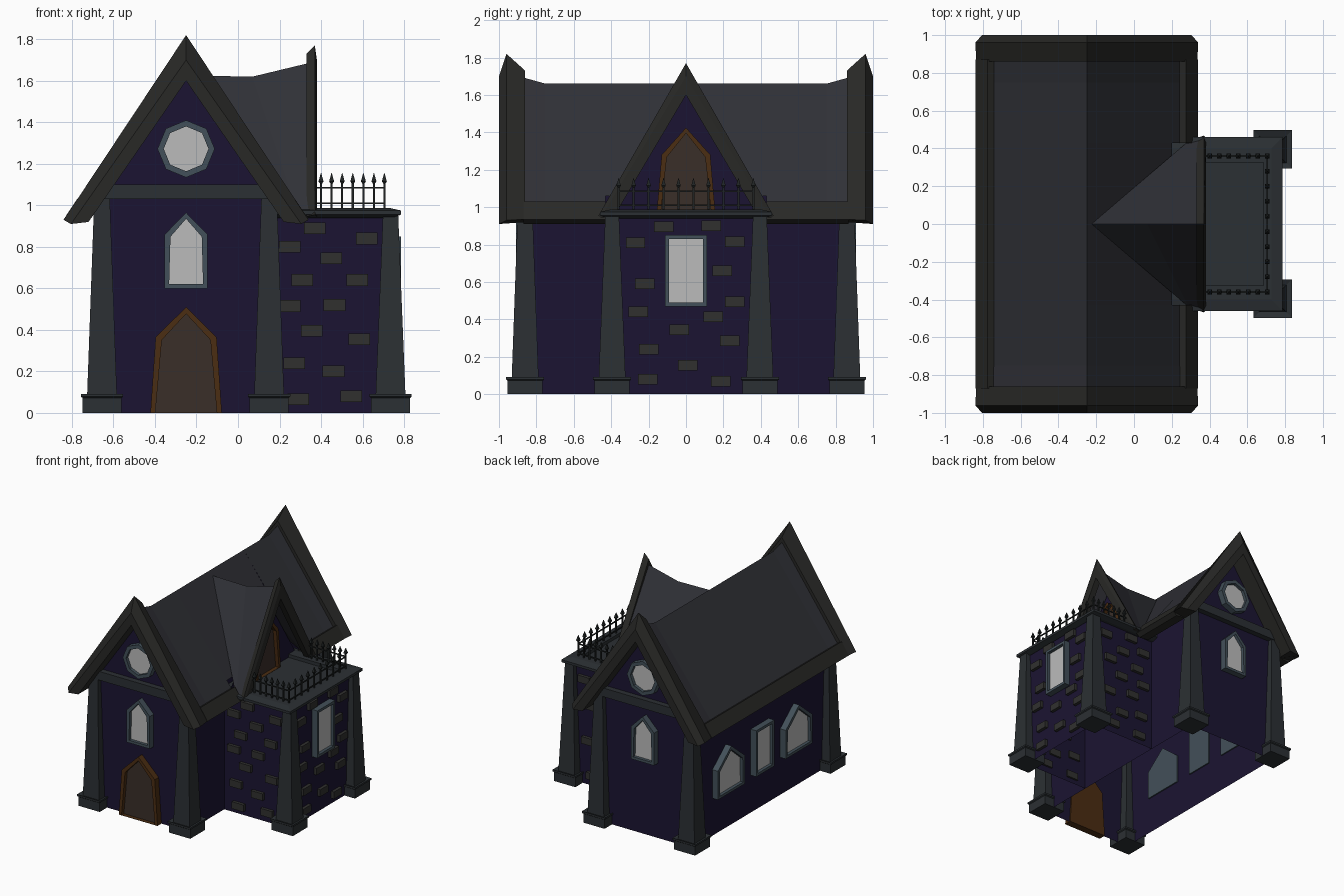
import bpy, bmesh, math
from mathutils import Vector

if "Cube" in bpy.data.objects:
    bpy.data.objects.remove(bpy.data.objects["Cube"])


def mat(name, *rgb):
    m = bpy.data.materials.new(name)
    m.diffuse_color = (*rgb, 1)
    m.use_nodes = True
    m.node_tree.nodes["Principled BSDF"].inputs["Base Color"].default_value = m.diffuse_color
    return m


WALL = mat("wall_purple", .011, .007, .032)
ROOF = mat("roof_slate", .029, .030, .037)
TRIM = mat("trim_dark", .021, .021, .019)
STONE = mat("stone_grey", .024, .029, .033)
FRAME = mat("window_frame", .055, .08, .1)
GLASS = mat("glass", .5, .5, .5)
WOOD = mat("wood_frame", .07, .026, .006)
DOOR = mat("door_brown", .042, .028, .022)
BRICK = mat("brick_grey", .03, .03, .028)
IRON = mat("iron", .014, .017, .017)


def finish(name, bm, *mats):
    me = bpy.data.meshes.new(name)
    bm.to_mesh(me)
    bm.free()
    for m in mats:
        me.materials.append(m)
    ob = bpy.data.objects.new(name, me)
    bpy.context.collection.objects.link(ob)
    return ob


def mesh(name, verts, faces, m):
    bm = bmesh.new()
    vs = [bm.verts.new(v) for v in verts]
    for f in faces:
        bm.faces.new([vs[i] for i in f])
    bmesh.ops.recalc_face_normals(bm, faces=bm.faces)
    return finish(name, bm, m)


def loft(name, rings, m, caps=(True, True)):
    """Skin a row of equal-sized closed sections."""
    n = len(rings[0])
    verts = [p for r in rings for p in r]
    faces = [(k*n+i, k*n+(i+1) % n, (k+1)*n+(i+1) % n, (k+1)*n+i)
             for k in range(len(rings)-1) for i in range(n)]
    if caps[0]:
        faces.append(tuple(range(n)))
    if caps[1]:
        faces.append(tuple(range(len(verts)-n, len(verts))))
    return mesh(name, verts, faces, m)


def rect(x, y, hx, hy, z):
    return [(x-hx, y-hy, z), (x+hx, y-hy, z), (x+hx, y+hy, z), (x-hx, y+hy, z)]


def box(name, x0, x1, y0, y1, z0, z1, m):
    a = ((x0+x1)/2, (y0+y1)/2, (x1-x0)/2, (y1-y0)/2)
    return loft(name, [rect(*a, z0), rect(*a, z1)], m)


# wall directions: (horizontal axis, outward normal)
FRONT = (Vector((1, 0, 0)), Vector((0, -1, 0)))
BACK = (Vector((-1, 0, 0)), Vector((0, 1, 0)))
RIGHT = (Vector((0, 1, 0)), Vector((1, 0, 0)))
LEFT = (Vector((0, -1, 0)), Vector((-1, 0, 0)))


def panel(name, side, dist, outline, mats, inset=.03, proud=.05, recess=.025, door=False):
    """Framed opening: an extruded outline whose front is inset and pushed back."""
    u, n = side
    bm = bmesh.new()
    put = lambda p, d: bm.verts.new(u*p[0] + n*d + Vector((0, 0, p[1])))
    b = [put(p, dist-.01) for p in outline]
    f = [put(p, dist+proud) for p in outline]
    k = len(outline)
    for i in range(k):
        j = (i+1) % k
        bm.faces.new((b[i], b[j], f[j], f[i]))
    bm.faces.new(b[::-1])
    front = bm.faces.new(f)
    bm.normal_update()
    bmesh.ops.inset_region(bm, faces=[front], thickness=inset)
    low = min(p[1] for p in outline)
    if door:
        for v in front.verts:
            if v.co.z < low + inset*1.5:
                v.co.z = low + .002
    hole = bmesh.ops.extrude_face_region(bm, geom=[front])["geom"]
    bmesh.ops.translate(bm, vec=-n*recess, verts=[g for g in hole if isinstance(g, bmesh.types.BMVert)])
    for g in hole:
        if isinstance(g, bmesh.types.BMFace):
            g.material_index = 1
    if front.is_valid:
        bm.faces.remove(front)
    bmesh.ops.recalc_face_normals(bm, faces=bm.faces)
    return finish(name, bm, *mats)


def house(c, hw, z0, z1, z2, base=None):
    """Pointed outline: centre, half width, bottom, shoulder, peak."""
    base = base or hw
    return [(c-base, z0), (c+base, z0), (c+hw, z1), (c, z2), (c-hw, z1)]


def square(c, hw, z0, z1):
    return [(c-hw, z0), (c+hw, z0), (c+hw, z1), (c-hw, z1)]


CX = -.25
WIN = (FRAME, GLASS)

# main walls (open shell below) and wing walls
prof = house(CX, .405, 0, 1.08, 1.62)
w = [[(x, y, z) for x, z in prof] for y in (-.86, .86)]
mesh("main_walls", w[0]+w[1], [(0, 1, 2, 3, 4), (5, 6, 7, 8, 9), (1, 2, 7, 6), (0, 4, 9, 5)], WALL)
mesh("wing_walls", [(x, y, z) for z in (0, .95) for x, y in ((.155, -.395), (.735, -.395), (.735, .395), (.155, .395))],
     [(0, 1, 5, 4), (1, 2, 6, 5), (2, 3, 7, 6)], WALL)

# tapered corner columns with flared feet
for sy in (-1, 1):
    for x, y, top in ((-.655, .86, 1.05), (.15, .86, 1.05), (.735, .395, .95)):
        loft("column", [rect(x, sy*y, h, h, z) for h, z in
             ((.094, 0), (.094, .072), (.102, .078), (.102, .092), (.072, .08), (.037, top))], STONE)

# gable cross beams
for s in (-1, 1):
    ys = sorted((s*.85, s*.905))
    box("gable_beam", CX-.4, CX+.4, *ys, 1.03, 1.10, STONE)

# main roof: two slopes, flared ridge, gap on the right behind the cross gable
ridge = [(-.87, 1.693), (-.75, 1.66), (-.43, 1.66), (.43, 1.66), (.75, 1.66), (.87, 1.693)]
for sx in (-1, 1):
    vs, fs = [], []
    for i in range(5):
        d = .45 if sx == 1 and i == 2 else .53
        ze = 1.06 if d == .45 else .96
        (ya, za), (yb, zb) = ridge[i], ridge[i+1]
        vs += [(CX, ya, za), (CX, yb, zb), (CX+sx*d, yb, ze), (CX+sx*d, ya, ze)]
        fs.append(tuple(range(i*4, i*4+4)))
    ob = mesh("main_roof_slope", vs, fs, ROOF)

# bevelled gable trims: (y, peak z, eave half width, eave z)
sec = [(1.0, 1.60, .47, .92), (1.0, 1.70, .555, .91), (.96, 1.82, .59, .93),
       (.86, 1.73, .585, .935), (.86, 1.60, .47, .92)]
for sy in (-1, 1):
    loft("gable_trim", [[(CX-d, sy*y, e) for y, p, d, e in sec], [(CX, sy*y, p) for y, p, d, e in sec],
                        [(CX+d, sy*y, e) for y, p, d, e in sec]], TRIM)

# eave trims
eave = [(.47, .92), (.555, .91), (.588, .935), (.525, 1.03), (.49, 1.01)]
for sx, y0, y1 in ((-1, -.87, .87), (1, -.87, -.43), (1, .43, .87)):
    loft("eave_trim", [[(CX+sx*d, y, z) for d, z in eave] for y in (y0, y1)], TRIM)

# cross gable roof, trim and wall
vs = [(-.225, 0, 1.625), (.07, 0, 1.62), (.34, 0, 1.685)]
for s in (-1, 1):
    mesh("cross_roof_slope", vs + [(.29, s*.44, .96), (.34, s*.455, .955)], [(0, 1, 3), (1, 2, 4, 3)], ROOF)
csec = [(.33, 1.60, .385, .95), (.33, 1.73, .455, .945), (.37, 1.77, .468, .955),
        (.38, 1.70, .455, .945), (.38, 1.60, .385, .95)]
loft("cross_gable_trim", [[(x, -d, e) for x, p, d, e in csec], [(x, 0, p) for x, p, d, e in csec],
                          [(x, d, e) for x, p, d, e in csec]], TRIM)
mesh("cross_gable_wall", [(.22, -.43, .95), (.22, .43, .95), (.22, 0, 1.62)], [(0, 1, 2)], WALL)

# doors
panel("front_door", FRONT, .86, house(CX, .147, 0, .365, .51, .172), (WOOD, DOOR), .033, .05, .03, True)
panel("balcony_door", RIGHT, .22, house(0, .13, .965, 1.28, 1.425, .157), (WOOD, DOOR), .03, .05, .03, True)

# windows
for side, c in ((FRONT, CX), (BACK, -CX)):
    panel("arched_window", side, .86, house(c, .103, .60, .86, .965), WIN)
    octagon = [(c+.138*math.cos(i*math.pi/4), 1.272+.138*math.sin(i*math.pi/4)) for i in range(8)]
    panel("octagon_window", side, .86, octagon, WIN)
panel("wing_window", RIGHT, .735, square(0, .113, .47, .85), WIN)
panel("side_window_middle", LEFT, .655, square(0, .115, .30, .67), WIN)
for s in (-1, 1):
    panel("side_window_pointed", LEFT, .655, house(s*.43, .17, .30, .53, .67), WIN)

# protruding bricks on the wing
side_bricks = [(.37, .89), (.62, .84), (.25, .80), (.45, .745), (.31, .64), (.575, .64), (.25, .515), (.465, .52),
               (.355, .395), (.585, .355), (.27, .24), (.46, .2), (.545, .08), (.29, .065)]
end_bricks = [(-.12, .895), (.135, .9), (-.27, .81), (.26, .815), (.195, .66), (-.22, .59), (.26, .495), (-.255, .44),
              (.145, .415), (-.035, .345), (.235, .285), (-.2, .24), (.01, .155), (-.205, .08), (.185, .07)]
for x, z in side_bricks:
    for s in (-1, 1):
        box("side_brick", x-.052, x+.052, s*.4-.02, s*.4+.02, z-.028, z+.028, BRICK)
for y, z in end_bricks:
    box("end_brick", .72, .76, y-.052, y+.052, z-.028, z+.028, BRICK)

# balcony slab with raised rim and sunken floor
loft("balcony_slab", [rect(.4425, 0, hx, hy, z) for hx, hy, z in
     ((.30, .42, .94), (.3425, .46, .955), (.3425, .46, .975), (.285, .40, .988), (.2425, .325, .988), (.2425, .325, .962))], STONE)


# spiked iron fence
def post(x, y):
    loft("fence_post", [rect(x, y, h, h, z) for h, z in
         ((.005, .98), (.005, 1.105), (.012, 1.115), (.001, 1.155))], IRON)


for i in range(10):
    post(.705, -.36 + i*.08)
for s in (-1, 1):
    for i in range(6):
        post(.40 + i*.051, s*.36)
for z in (1.01, 1.085):
    box("fence_rail_end", .701, .709, -.36, .36, z-.004, z+.004, IRON)
    for s in (-1, 1):
        box("fence_rail_side", .38, .705, s*.36-.004, s*.36+.004, z-.004, z+.004, IRON)
